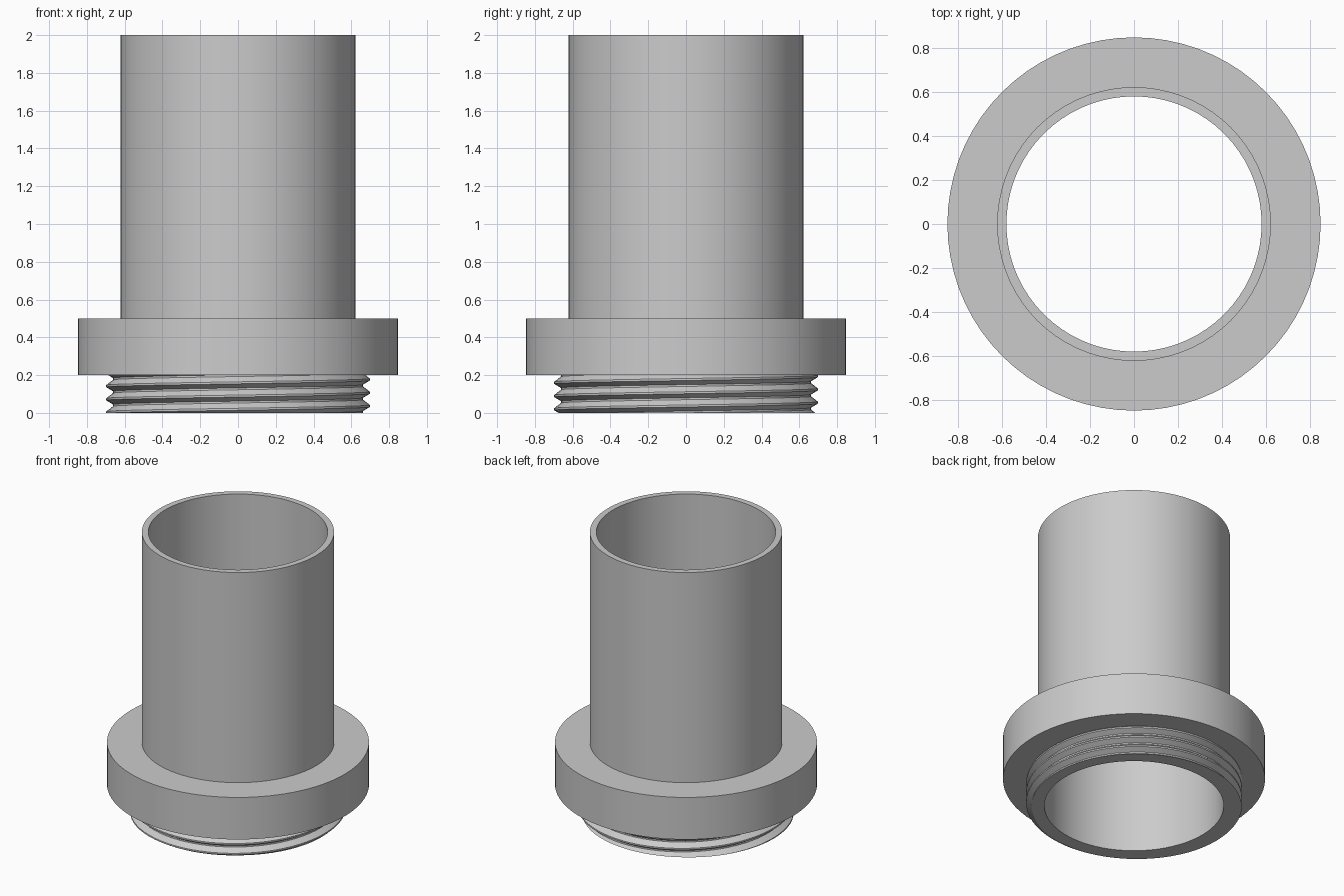
import bpy, bmesh, math

if "Cube" in bpy.data.objects:
    bpy.data.objects.remove(bpy.data.objects["Cube"], do_unlink=True)

SEGMENTS = 72
BORE, TUBE, COLLAR = 0.58, 0.622, 0.848
COLLAR_BOTTOM, COLLAR_TOP, HEIGHT = 0.2, 0.5, 2.0
ROOT, CREST, PITCH = 0.662, 0.698, 0.07

grey = bpy.data.materials.new("plain grey")
grey.use_nodes = True
colour = (0.6, 0.6, 0.6, 1)
grey.diffuse_color = colour
grey.node_tree.nodes["Principled BSDF"].inputs["Base Color"].default_value = colour


def point(radius, angle, z):
    return (radius * math.cos(angle), radius * math.sin(angle), z)


def finish(bm, name):
    bmesh.ops.recalc_face_normals(bm, faces=bm.faces)
    mesh = bpy.data.meshes.new(name)
    bm.to_mesh(mesh)
    bm.free()
    mesh.materials.append(grey)
    obj = bpy.data.objects.new(name, mesh)
    bpy.context.collection.objects.link(obj)
    bpy.ops.object.select_all(action="DESELECT")
    obj.select_set(True)
    bpy.context.view_layer.objects.active = obj
    bpy.ops.object.shade_smooth_by_angle(angle=math.radians(30))
    return obj


def add_lathe(bm, profile):
    rings = [[bm.verts.new(point(r, math.tau * i / SEGMENTS, z))
              for i in range(SEGMENTS)] for r, z in profile]
    for low, high in zip(rings, rings[1:]):
        for i in range(SEGMENTS):
            j = (i + 1) % SEGMENTS
            bm.faces.new((low[i], low[j], high[j], high[i]))
    return rings


# Hollow tube with its collar, turned as one profile
body = bmesh.new()
add_lathe(body, [(BORE, 0), (BORE, HEIGHT), (TUBE, HEIGHT), (TUBE, COLLAR_TOP),
                 (COLLAR, COLLAR_TOP), (COLLAR, COLLAR_BOTTOM), (ROOT, COLLAR_BOTTOM)])
finish(body, "tube_and_collar")

# Helical screw thread: crests and roots climb one pitch per turn
thread = bmesh.new()
section = [(ROOT, 0.0), (ROOT, 0.14), (CREST, 0.45), (CREST, 0.6)]
rows = [(r, (turn + t) * PITCH) for turn in range(-2, 5) for r, t in section]
for (r0, z0), (r1, z1) in zip(rows, rows[1:]):
    for i in range(SEGMENTS):
        a, b = math.tau * i / SEGMENTS, math.tau * (i + 1) / SEGMENTS
        rise_a, rise_b = PITCH * i / SEGMENTS, PITCH * (i + 1) / SEGMENTS
        thread.faces.new([thread.verts.new(p) for p in (
            point(r0, a, z0 + rise_a), point(r0, b, z0 + rise_b),
            point(r1, b, z1 + rise_b), point(r1, a, z1 + rise_a))])
bmesh.ops.remove_doubles(thread, verts=thread.verts, dist=1e-5)


# Trim the thread flush with the bottom and the collar
def trim(z, direction):
    cut = bmesh.ops.bisect_plane(
        thread, geom=thread.verts[:] + thread.edges[:] + thread.faces[:],
        dist=1e-6, plane_co=(0, 0, z), plane_no=(0, 0, direction), clear_outer=True)
    return [e for e in cut["geom_cut"] if isinstance(e, bmesh.types.BMEdge)]


trim(COLLAR_BOTTOM, 1)
rim = trim(0, -1)

# Flat bottom face between the thread and the bore
bore_ring = add_lathe(thread, [(BORE, 0)])[0]
bore_edges = [thread.edges.new((v, bore_ring[(i + 1) % SEGMENTS]))
              for i, v in enumerate(bore_ring)]
bmesh.ops.bridge_loops(thread, edges=rim + bore_edges)
finish(thread, "screw_thread")
